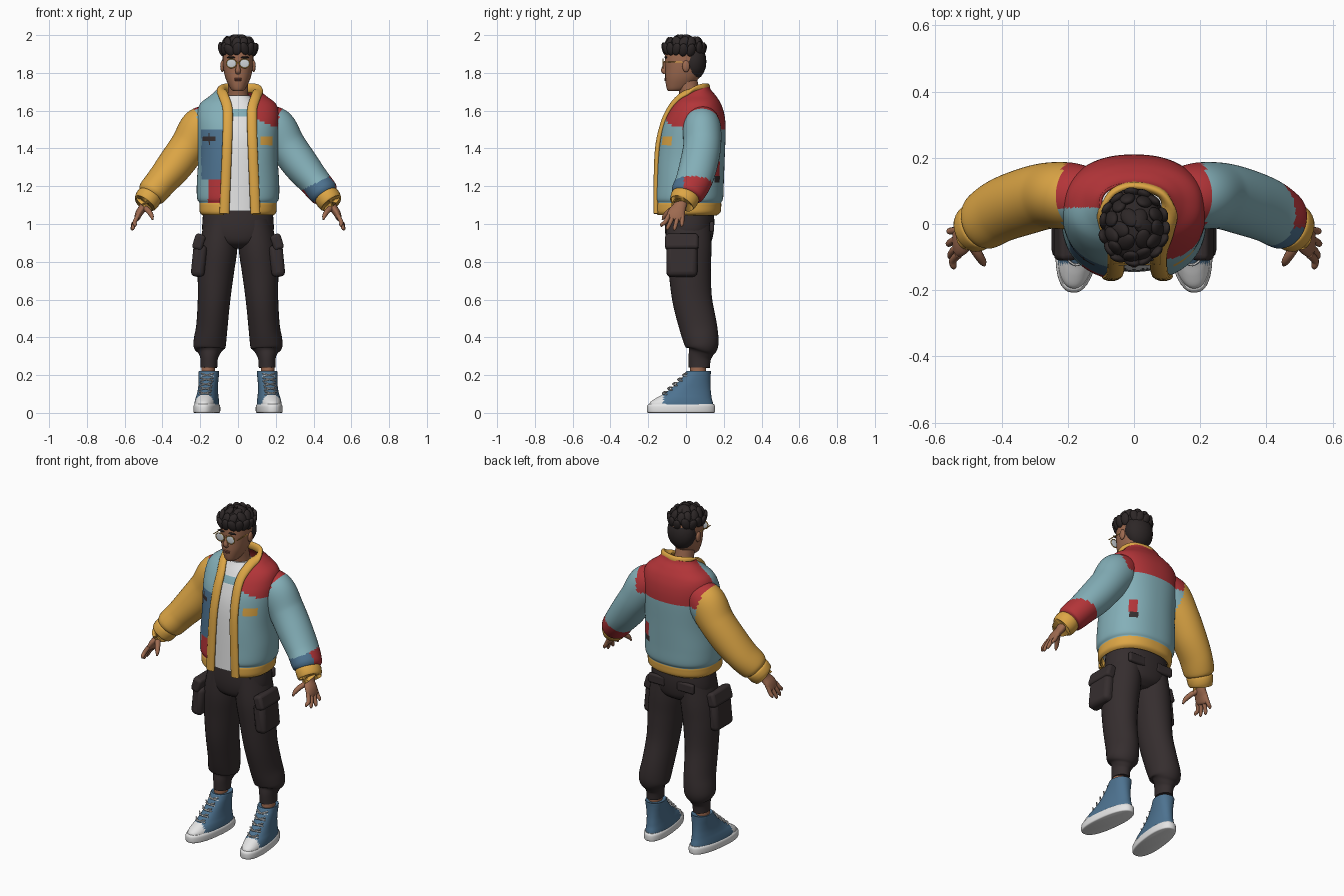
import bpy, bmesh, random
from math import sin, cos, pi, asin, radians, copysign
from mathutils import Vector, Matrix, Euler

random.seed(4)
cube = bpy.data.objects.get("Cube")
if cube:
    bpy.data.objects.remove(cube)

COLOURS = {
    "skin": (0.34, 0.145, 0.08), "lip": (0.22, 0.075, 0.05),
    "hair": (0.026, 0.02, 0.02), "charcoal": (0.036, 0.027, 0.028),
    "white": (0.78, 0.78, 0.78), "lens": (0.62, 0.66, 0.69),
    "pale_blue": (0.23, 0.43, 0.48), "denim_blue": (0.075, 0.17, 0.28),
    "red": (0.45, 0.035, 0.04), "mustard": (0.72, 0.38, 0.06)}
MATS = {}
for key, rgb in COLOURS.items():
    m = MATS[key] = bpy.data.materials.new(key)
    m.use_nodes = True
    m.diffuse_color = (*rgb, 1)
    bsdf = next(n for n in m.node_tree.nodes if n.type == "BSDF_PRINCIPLED")
    bsdf.inputs["Base Color"].default_value = (*rgb, 1)
    bsdf.inputs["Roughness"].default_value = 0.8
made = []


def finish(bm, name, paint, matrix=None):
    """Turn a bmesh into an object; paint is a colour name or a rule on face centres."""
    bmesh.ops.recalc_face_normals(bm, faces=bm.faces)
    mesh = bpy.data.meshes.new(name)
    slots = []
    for f in bm.faces:
        c = paint if isinstance(paint, str) else paint(f.calc_center_median())
        if c not in slots:
            slots.append(c)
            mesh.materials.append(MATS[c])
        f.material_index = slots.index(c)
    bm.to_mesh(mesh)
    bm.free()
    obj = bpy.data.objects.new(name, mesh)
    bpy.context.collection.objects.link(obj)
    if matrix:
        obj.matrix_world = matrix
    made.append(obj)
    return obj


def smooth_path(st, steps):
    out = []
    for i in range(len(st) - 1):
        a, b, c, d = st[max(i - 1, 0)], st[i], st[i + 1], st[min(i + 2, len(st) - 1)]
        for k in range(steps):
            t = k / steps
            out.append([0.5 * (2 * q + (r - p) * t + (2 * p - 5 * q + 4 * r - s) * t * t
                               + (3 * q - p - 3 * r + s) * t ** 3) for p, q, r, s in zip(a, b, c, d)])
    return out + [list(st[-1])]


def power(v, e):
    return copysign(abs(v) ** e, v)


def sweep(name, stations, paint, n=20, steps=4, side=1, flat=False, e=1.0, gap=None, matrix=None):
    """Skin oval rings along stations of (x, y, z, half width, half depth)."""
    pts = smooth_path(stations, steps)
    cs = [Vector((p[0] * side, p[1], p[2])) for p in pts]
    bm, rings = bmesh.new(), []
    for i, p in enumerate(pts):
        across, deep = Vector((1, 0, 0)), Vector((0, 1, 0))
        if not flat:
            tan = (cs[min(i + 1, len(cs) - 1)] - cs[max(i - 1, 0)]).normalized()
            across = tan.cross(deep).normalized()
            deep = across.cross(tan)
        ra, rb = max(p[3], 0.001), max(p[4], 0.001)
        a0 = asin(min(0.98, gap(p[2]) / ra) ** (1 / e)) if gap else 0
        ts = [a0 + (2 * pi - 2 * a0) * k / n for k in range(n + 1 if gap else n)]
        rings.append([bm.verts.new(cs[i] + across * ra * power(sin(t), e) - deep * rb * power(cos(t), e))
                      for t in ts])
    for r0, r1 in zip(rings, rings[1:]):
        for k in range(n):
            j = k + 1 if gap else (k + 1) % n
            bm.faces.new((r0[k], r0[j], r1[j], r1[k]))
    if not gap:
        bm.faces.new(rings[0])
        bm.faces.new(rings[-1])
    return finish(bm, name, paint, matrix)


def loft(name, rows, paint, **kw):
    """Stack level rings given as (z, half width, front y, back y)."""
    return sweep(name, [(0, (f + b) / 2, z, w, (b - f) / 2) for z, w, f, b in rows], paint, flat=True, **kw)


def add_ball(bm, loc, radii, quat=None):
    rot = quat.to_matrix().to_4x4() if quat else Matrix()
    bmesh.ops.create_uvsphere(bm, u_segments=16, v_segments=10, radius=1,
                              matrix=Matrix.Translation(loc) @ rot @ Matrix.Diagonal((*radii, 1)))


def ball(name, loc, radii, paint):
    bm = bmesh.new()
    add_ball(bm, loc, radii)
    finish(bm, name, paint)


def box(name, loc, half, paint, tilt=0, bevel=0.02):
    bm = bmesh.new()
    bmesh.ops.create_cube(bm, size=2, matrix=Matrix.Diagonal((*half, 1)))
    obj = finish(bm, name, paint, Matrix.Translation(loc) @ Euler((0, tilt, 0)).to_matrix().to_4x4())
    mod = obj.modifiers.new("soft_edges", "BEVEL")
    mod.width, mod.segments = bevel, 3


# Colour rules for the patchwork jacket
def jacket_paint(p):
    x, y, z = p
    if z < 1.11:
        return "mustard"
    if y > 0.05:
        for dz, c in ((1.305, "red"), (1.265, "red"), (1.23, "charcoal")):
            if abs(x - 0.14) < 0.02 and abs(z - dz) < 0.016:
                return c
        return "red" if z > 1.5 else "pale_blue"
    if x > 0:
        if abs(x - 0.15) < 0.03 and abs(z - 1.44) < 0.018:
            return "mustard"
        return "red" if z > 1.55 - 0.4 * (x - 0.1) else "pale_blue"
    if ((x + 0.15) / 0.032) ** 2 + ((z - 1.45) / 0.022) ** 2 < 1:
        return "charcoal"
    if 1.24 < z < 1.5 and x > -0.19:
        return "denim_blue"
    return "red" if z <= 1.24 and x > -0.155 else "pale_blue"


def sleeve_paint(p):
    if p.z > 1.3 and abs(p.x) < 0.2 + 0.24 * (p.z - 1.495):
        return jacket_paint(p)
    if p.x < 0:
        return "mustard"
    if p.z - 0.5 * (p.x - 0.45) < 1.235:
        return "red" if p.y > -0.01 else "denim_blue"
    return "pale_blue"


# Jacket body, trim and shirt
body = loft("jacket_body", [
    (1.05, .185, -.155, .16), (1.065, .198, -.165, .178), (1.10, .2, -.165, .182), (1.115, .2, -.162, .182),
    (1.14, .212, -.168, .192), (1.22, .213, -.163, .195), (1.35, .206, -.155, .2), (1.5, .212, -.132, .205),
    (1.58, .212, -.1, .198), (1.635, .195, -.065, .18), (1.675, .145, -.03, .155), (1.705, .112, 0, .13),
    (1.725, .1, .01, .12)], jacket_paint, n=150, steps=7, e=0.87,
    gap=lambda z: 0.075 + max(0, z - 1.6) * 0.2)
shell = body.modifiers.new("cloth", "SOLIDIFY")
shell.thickness, shell.offset = 0.01, 0

half = [(.082, -.158, 1.055), (.076, -.158, 1.2), (.068, -.15, 1.4), (.064, -.122, 1.53), (.066, -.083, 1.615),
        (.085, -.03, 1.675), (.096, .03, 1.705), (.072, .092, 1.718)]
path = [(-x + .01, y, z, .026, .014) for x, y, z in half] + [(0, .115, 1.72, .024, .013)]
path += [(x + .01, y, z, .026, .014) for x, y, z in reversed(half)]
sweep("jacket_trim", path, "mustard", n=16, steps=6)

loft("shirt", [(1.07, .17, -.145, .14), (1.4, .175, -.135, .15), (1.55, .16, -.105, .15), (1.62, .12, -.075, .13),
               (1.665, .075, -.05, .09), (1.68, .062, -.042, .08)],
     lambda p: "pale_blue" if 1.565 < p.z < 1.61 else "white", n=48, steps=10, e=0.9)

for s, side in ((1, "left"), (-1, "right")):
    # Sleeve, cuff and hand
    sweep(side + "_sleeve", [
        (.11, .085, 1.56, .075, .08), (.19, .085, 1.51, .112, .1), (.262, .085, 1.41, .1, .1),
        (.335, .066, 1.31, .095, .1), (.405, .04, 1.225, .084, .096), (.455, .008, 1.165, .078, .088),
        (.468, 0, 1.148, .06, .07)], sleeve_paint, n=60, steps=10, side=s)
    sweep(side + "_cuff", [
        (.462, .002, 1.158, .055, .06), (.468, -.002, 1.148, .067, .075), (.485, -.014, 1.122, .067, .073),
        (.495, -.02, 1.108, .058, .064), (.492, -.02, 1.112, .035, .04)], "mustard", n=28, side=s)
    sweep(side + "_palm", [
        (.485, -.018, 1.13, .025, .03), (.502, -.035, 1.09, .022, .036), (.522, -.05, 1.06, .02, .046),
        (.535, -.056, 1.03, .015, .046), (.538, -.058, 1.02, .008, .036)], "skin", side=s)
    for name, y0, y1, z1, x1 in (("index", -.092, -.128, .985, .545), ("middle", -.068, -.097, .968, .555),
                                 ("ring", -.043, -.06, .966, .56), ("little", -.02, -.022, .985, .558)):
        sweep(f"{side}_{name}_finger", [
            (.53, y0, 1.045, .012, .012), (.547, (y0 + y1) / 2, 1.01, .0115, .0115),
            (x1, y1, z1 + .012, .0095, .0095), (x1, y1 - .002, z1, .003, .003)], "skin", n=10, side=s)
    sweep(side + "_thumb", [
        (.5, -.045, 1.09, .016, .018), (.475, -.085, 1.07, .015, .015), (.458, -.112, 1.045, .012, .012),
        (.452, -.125, 1.022, .004, .004)], "skin", n=10, side=s)

    # Trouser leg with gathered ankle, and cargo pocket
    sweep(side + "_trouser_leg", [
        (.088, .015, 1.02, .088, .115), (.103, .015, .88, .1, .12), (.117, .02, .75, .096, .112),
        (.127, .033, .6, .086, .105), (.138, .064, .46, .083, .1), (.148, .08, .385, .086, .093),
        (.152, .084, .345, .083, .084), (.152, .08, .322, .062, .066), (.153, .072, .29, .047, .06),
        (.154, .07, .24, .044, .056)], "charcoal", n=32, steps=5, side=s)
    box(side + "_cargo_pocket", (s * .207, -.022, .805), (.036, .082, .085), "charcoal", s * -.1, .025)
    box(side + "_cargo_flap", (s * .207, -.022, .905), (.028, .088, .042), "charcoal", s * -.3, .016)
    box(side + "_back_pocket_flap", (s * .095, .137, .985), (.055, .012, .028), "charcoal", 0, .01)
    sweep(side + "_ankle", [(.157, .065, .28, .036, .042), (.16, .062, .15, .036, .042)], "skin", side=s)

    # High-top shoe
    place = Matrix.Translation((s * .162, 0, 0)) @ Matrix.Rotation(s * radians(7), 4, "Z")
    loft(side + "_shoe_sole", [(0, .06, -.2, .148), (.006, .066, -.208, .155), (.035, .066, -.208, .155),
                               (.046, .06, -.2, .148)], "white", n=40, e=0.85, matrix=place)
    loft(side + "_shoe_upper", [
        (.03, .062, -.198, .147), (.055, .061, -.192, .143), (.078, .058, -.16, .137), (.1, .054, -.12, .134),
        (.13, .051, -.078, .131), (.165, .051, -.04, .13), (.2, .053, -.01, .131), (.222, .053, .004, .132),
        (.218, .043, .014, .122)], lambda p: "white" if p.y < -.125 else "denim_blue",
        n=48, steps=5, e=0.9, matrix=place)
    for k in range(5):
        z = .105 + .024 * k
        y = -.122 + .027 * k
        for d in (-1, 1):
            sweep(f"{side}_lace_{k}_{d}", [
                (-.033, y + .016, z - .008 * d, .004, .004), (0, y - .003, z, .004, .004),
                (.033, y + .016, z + .008 * d, .004, .004)], "white", n=6, matrix=place)

    # Ear, eyebrow and one half of the glasses
    ball(side + "_ear", (s * .083, .0, 1.835), (.011, .02, .031), "skin")
    ball(side + "_eyebrow", (s * .036, -.107, 1.882), (.024, .008, .005), "hair")
    ball(side + "_lens", (s * .035, -.122, 1.85), (.026, .003, .023), "lens")
    sweep(side + "_lens_frame", [(.035 + .027 * cos(a * pi / 8), -.122, 1.85 + .024 * sin(a * pi / 8), .0025, .0025)
                                 for a in range(17)], "mustard", n=6, steps=2, side=s)
    box(side + "_glasses_arm", (s * .078, -.06, 1.857), (.002, .062, .0025), "mustard", 0, .001)

box("glasses_bridge", (0, -.123, 1.855), (.01, .002, .002), "mustard", 0, .001)
loft("trouser_hips", [(.87, .06, -.05, .09), (.9, .14, -.095, .13), (.95, .185, -.11, .145), (1.02, .188, -.112, .15),
                      (1.1, .178, -.105, .142)], "charcoal", n=40, e=0.9)

# Head and neck
sweep("neck", [(0, .035, 1.62, .062, .06), (0, .02, 1.69, .054, .054), (0, 0, 1.78, .052, .056)], "skin", n=24)
loft("head", [(1.703, .022, -.092, -.03), (1.712, .036, -.1, 0), (1.735, .05, -.106, .035), (1.775, .067, -.11, .07),
              (1.82, .077, -.11, .088), (1.87, .081, -.112, .098), (1.92, .078, -.106, .096), (1.96, .055, -.075, .07),
              (1.975, .02, -.02, .02)], "skin", n=32, steps=5, e=0.92)
sweep("nose", [(0, -.108, 1.862, .007, .007), (0, -.115, 1.835, .009, .01), (0, -.118, 1.812, .015, .014),
               (0, -.11, 1.797, .012, .008)], "skin", n=14)
ball("upper_lip", (0, -.107, 1.769), (.022, .008, .005), "lip")
ball("lower_lip", (0, -.106, 1.761), (.018, .008, .005), "lip")

# Tousled hair: cap, nape and overlapping tufts
bm = bmesh.new()
crown, size = Vector((0, -.01, 1.925)), Vector((.092, .104, .06))
add_ball(bm, crown, size)
add_ball(bm, (0, .04, 1.86), (.085, .068, .098))
for elevation, count in ((2, 15), (35, 11), (65, 6)):
    for k in range(count):
        a = 2 * pi * (k + random.uniform(-.2, .2)) / count
        up = radians(elevation + random.uniform(-7, 7))
        d = Vector((cos(a) * cos(up), sin(a) * cos(up), sin(up)))
        spin = d.to_track_quat("Z", "Y") @ Euler((.25, 0, random.uniform(-.6, .6))).to_quaternion()
        add_ball(bm, crown + d * size, (.024, .036, .014), spin)
finish(bm, "hair", "hair")

# Smooth shading with crisp edges
bpy.ops.object.select_all(action="DESELECT")
for obj in made:
    obj.select_set(True)
bpy.context.view_layer.objects.active = made[0]
bpy.ops.object.shade_smooth_by_angle(angle=radians(45))
